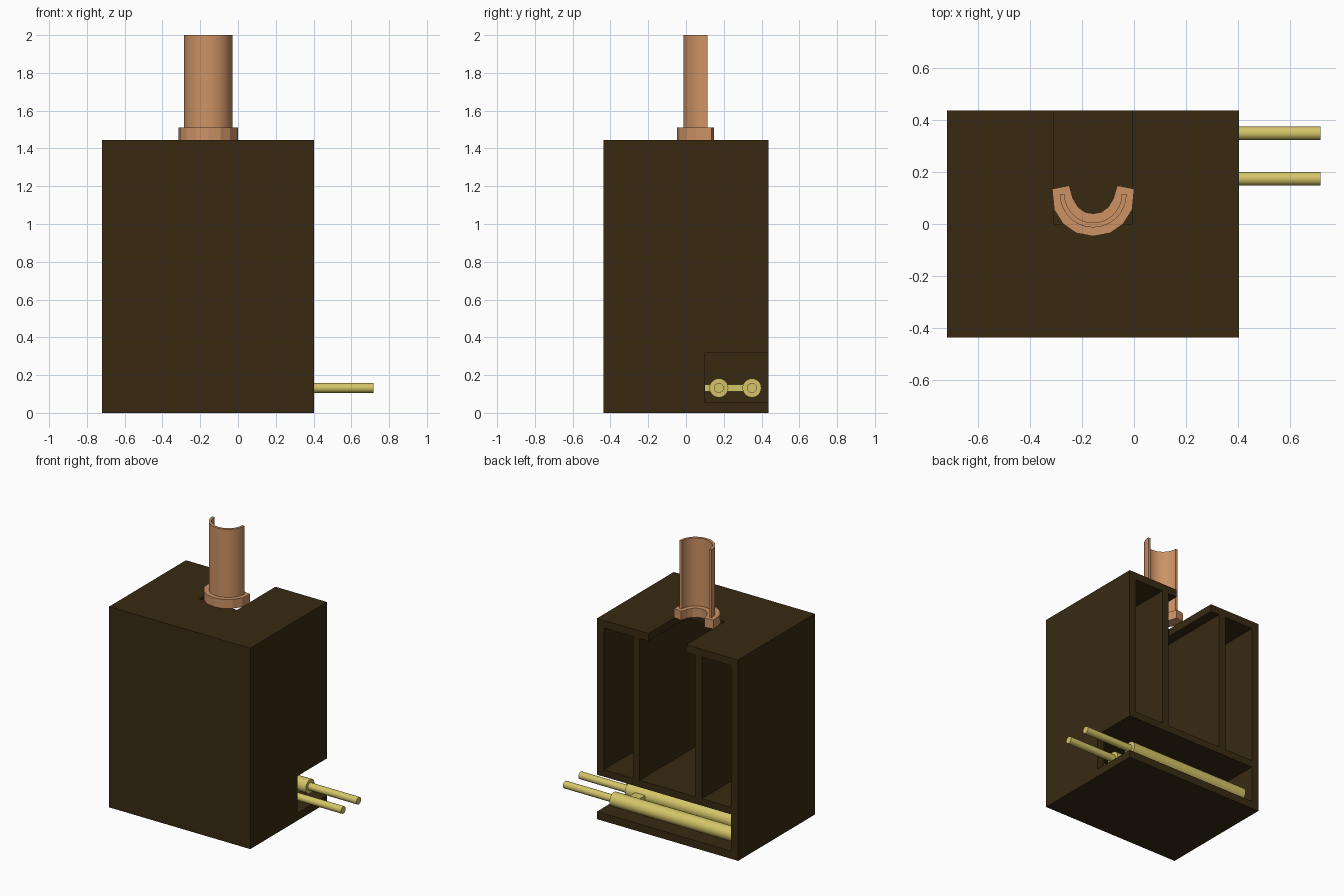
import bpy, bmesh, math
from mathutils import Matrix, Vector

if "Cube" in bpy.data.objects:
    bpy.data.objects.remove(bpy.data.objects["Cube"])


def material(name, rgb):
    m = bpy.data.materials.new(name)
    m.diffuse_color = (*rgb, 1)
    m.use_nodes = True
    m.node_tree.nodes["Principled BSDF"].inputs["Base Color"].default_value = m.diffuse_color
    return m


BROWN = material("dark_brown", (0.040, 0.023, 0.006))
COPPER = material("copper", (0.61, 0.29, 0.13))
BRASS = material("brass", (0.66, 0.56, 0.14))


def finish(name, bm, mat, smooth=False):
    bmesh.ops.recalc_face_normals(bm, faces=bm.faces)
    me = bpy.data.meshes.new(name)
    bm.to_mesh(me)
    bm.free()
    ob = bpy.data.objects.new(name, me)
    bpy.context.collection.objects.link(ob)
    me.materials.append(mat)
    if smooth:
        bpy.ops.object.select_all(action='DESELECT')
        ob.select_set(True)
        bpy.context.view_layer.objects.active = ob
        bpy.ops.object.shade_smooth_by_angle(angle=math.radians(35))
    return ob


def box(name, lo, hi, mat):
    bm = bmesh.new()
    lo, hi = Vector(lo), Vector(hi)
    bmesh.ops.create_cube(bm, size=1, matrix=Matrix.Translation((lo + hi) / 2) @ Matrix.Diagonal((*(hi - lo), 1)))
    return finish(name, bm, mat)


def prism(name, points, offset, mat, smooth=False):
    """Extrude a flat outline of 3D points along offset."""
    bm = bmesh.new()
    face = bm.faces.new([bm.verts.new(p) for p in points])
    ext = bmesh.ops.extrude_face_region(bm, geom=[face], use_keep_orig=True)
    moved = [g for g in ext["geom"] if isinstance(g, bmesh.types.BMVert)]
    bmesh.ops.translate(bm, verts=moved, vec=offset)
    return finish(name, bm, mat, smooth)


def rod(name, x0, x1, y, z, r, mat):
    bm = bmesh.new()
    mx = Matrix.Translation(((x0 + x1) / 2, y, z)) @ Matrix.Rotation(math.pi / 2, 4, 'Y')
    bmesh.ops.create_cone(bm, cap_ends=True, segments=32, radius1=r, radius2=r, depth=x1 - x0, matrix=mx)
    return finish(name, bm, mat, True)


X0, X1, Y, H, T = -0.72, 0.403, 0.436, 1.445, 0.055
CX = -0.157

# Cabinet shell, open at the back
box("bottom_panel", (X0, -Y, 0), (X1, Y, T), BROWN)
box("front_panel", (X0, -Y, T), (X1, -Y + T, H - T), BROWN)
box("left_wall", (X0, -Y + T, T), (X0 + T, Y, H - T), BROWN)
# Right wall with the notch for the pipes
wall = [(-Y + T, T), (0.10, T), (0.10, 0.32), (Y, 0.32), (Y, H - T), (-Y + T, H - T)]
prism("right_wall", [(X1 - T, y, z) for y, z in wall], (T, 0, 0), BROWN)
# Top panel with the slot under the flue
top = [(X0, -Y), (X1, -Y), (X1, Y), (CX + 0.15, Y), (CX + 0.15, 0), (CX - 0.15, 0), (CX - 0.15, Y), (X0, Y)]
prism("top_panel", [(x, y, H - T) for x, y in top], (0, 0, T), BROWN)

# Inner shelf and the two upright dividers
box("shelf", (X0 + T, -Y + T, 0.32), (X1 - T, Y, 0.37), BROWN)
for side, label in ((-1, "left"), (1, "right")):
    x = CX + side * 0.248
    box(label + "_divider", (x - 0.027, -Y + T, 0.37), (x + 0.027, Y, H - T), BROWN)

# Half-round flue pipe
CY = 0.115
arc = [math.pi + math.pi * i / 24 for i in range(25)]
ring = [(CX + 0.128 * math.cos(a), CY + 0.128 * math.sin(a)) for a in arc]
ring += [(CX + 0.110 * math.cos(a), CY + 0.110 * math.sin(a)) for a in reversed(arc)]
prism("flue_pipe", [(x, y, H) for x, y in ring], (0, 0, 2 - H), COPPER, True)

# Faceted collar, mirrored half outline
half = [(0, -0.047), (0.065, -0.035), (0.115, 0.0), (0.15, 0.055), (0.158, 0.135),
        (0.092, 0.148), (0.078, 0.098), (0.058, 0.065), (0.032, 0.046), (0, 0.04)]
outline = half + [(-x, y) for x, y in half[-2:0:-1]]
prism("flue_collar", [(CX + x, y, H) for x, y in outline], (0, 0, 0.065), COPPER)

# Burner tubes, joined by a cross bar; two have feed rods
Z = 0.132
for i in range(4):
    y = 0.349 - 0.175 * i
    rod(f"burner_tube_{i + 1}", -0.64, 0.33, y, Z, 0.05, BRASS)
    if i < 2:
        rod(f"feed_rod_{i + 1}", 0.33, 0.717, y, Z, 0.026, BRASS)
box("burner_cross_bar", (0.17, -0.176, Z - 0.018), (0.25, 0.349, Z + 0.018), BRASS)
